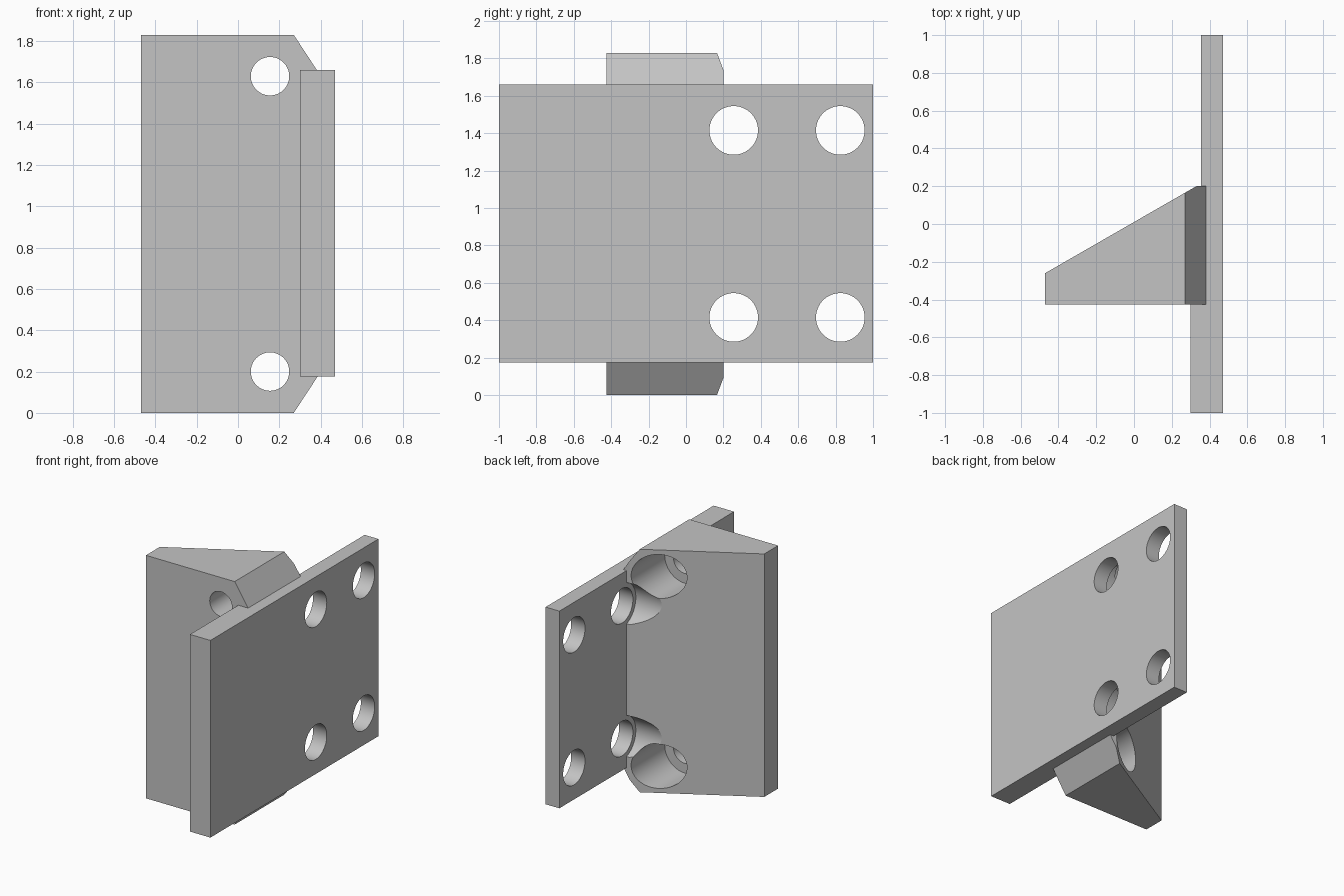
import bpy, bmesh, math
from mathutils import Matrix, Vector

cube = bpy.data.objects.get("Cube")
if cube:
    bpy.data.objects.remove(cube, do_unlink=True)

grey = bpy.data.materials.new("plain grey")
grey.use_nodes = True
colour = (0.55, 0.55, 0.55, 1)
grey.diffuse_color = colour
grey.node_tree.nodes["Principled BSDF"].inputs["Base Color"].default_value = colour

HEIGHT = 1.83
MID = HEIGHT / 2


def make_object(name, bm):
    bmesh.ops.recalc_face_normals(bm, faces=bm.faces)
    mesh = bpy.data.meshes.new(name)
    bm.to_mesh(mesh)
    bm.free()
    mesh.materials.append(grey)
    obj = bpy.data.objects.new(name, mesh)
    bpy.context.collection.objects.link(obj)
    return obj


def prism(points, offset):
    """Extrude a closed 3D outline along an offset."""
    bm = bmesh.new()
    face = bm.faces.new([bm.verts.new(p) for p in points])
    new = bmesh.ops.extrude_face_region(bm, geom=[face])["geom"]
    verts = [v for v in new if isinstance(v, bmesh.types.BMVert)]
    bmesh.ops.translate(bm, verts=verts, vec=Vector(offset))
    if face.is_valid and len(bm.faces) == len(points) + 1:
        bm.faces.new(list(face.verts))
    return bm


def cylinder(name, start, end, radius):
    start, end = Vector(start), Vector(end)
    axis = end - start
    turn = Vector((0, 0, 1)).rotation_difference(axis).to_matrix().to_4x4()
    bm = bmesh.new()
    bmesh.ops.create_cone(bm, cap_ends=True, segments=64, radius1=radius,
                          radius2=radius, depth=axis.length,
                          matrix=Matrix.Translation((start + end) / 2) @ turn)
    return make_object(name, bm)


def combine(target, tool, operation):
    mod = target.modifiers.new(operation.lower(), "BOOLEAN")
    mod.operation, mod.solver, mod.object = operation, "EXACT", tool
    bpy.ops.object.select_all(action="DESELECT")
    bpy.context.view_layer.objects.active = target
    target.select_set(True)
    bpy.ops.object.modifier_apply(modifier=mod.name)
    bpy.data.objects.remove(tool, do_unlink=True)


# Mounting plate, thicker toward the front
plan = [(0.30, -1), (0.47, -1), (0.47, 1), (0.355, 1), (0.355, 0), (0.30, 0)]
bracket = make_object("mounting_bracket",
                      prism([(x, y, 0.175) for x, y in plan], (0, 0, 1.485)))

# Wedge block: chamfered outline, sliced by the sloping back
half = [(-0.47, 0), (0.27, 0), (0.385, 0.175)]
outline = half + [(x, HEIGHT - z) for x, z in reversed(half)]
bm = prism([(x, -0.425, z) for x, z in outline], (0, 0.625, 0))
bmesh.ops.bisect_plane(bm, geom=bm.verts[:] + bm.edges[:] + bm.faces[:],
                       plane_co=(-0.47, -0.26, 0), plane_no=(-0.575, 1, 0),
                       clear_outer=True)
bmesh.ops.holes_fill(bm, edges=[e for e in bm.edges if e.is_boundary], sides=0)
combine(bracket, make_object("wedge_block", bm), "UNION")

# Holes and bolt head recesses, mirrored about mid height
for side in (-1, 1):
    z_wedge = MID + side * 0.715
    z_plate = MID + side * 0.5
    cuts = [
        ((0.155, -0.205, z_wedge), (0.155, 0.6, z_wedge), 0.166),
        ((0.155, -0.6, z_wedge), (0.155, 0, z_wedge), 0.093),
        ((-0.7, 0.255, z_plate), (0.355, 0.255, z_plate), 0.165),
        ((0.2, 0.255, z_plate), (0.6, 0.255, z_plate), 0.13),
        ((0.2, 0.825, z_plate), (0.6, 0.825, z_plate), 0.13),
    ]
    for start, end, radius in cuts:
        combine(bracket, cylinder("hole_cutter", start, end, radius), "DIFFERENCE")

bracket.select_set(True)
bpy.context.view_layer.objects.active = bracket
bpy.ops.object.shade_smooth_by_angle(angle=math.radians(25))
